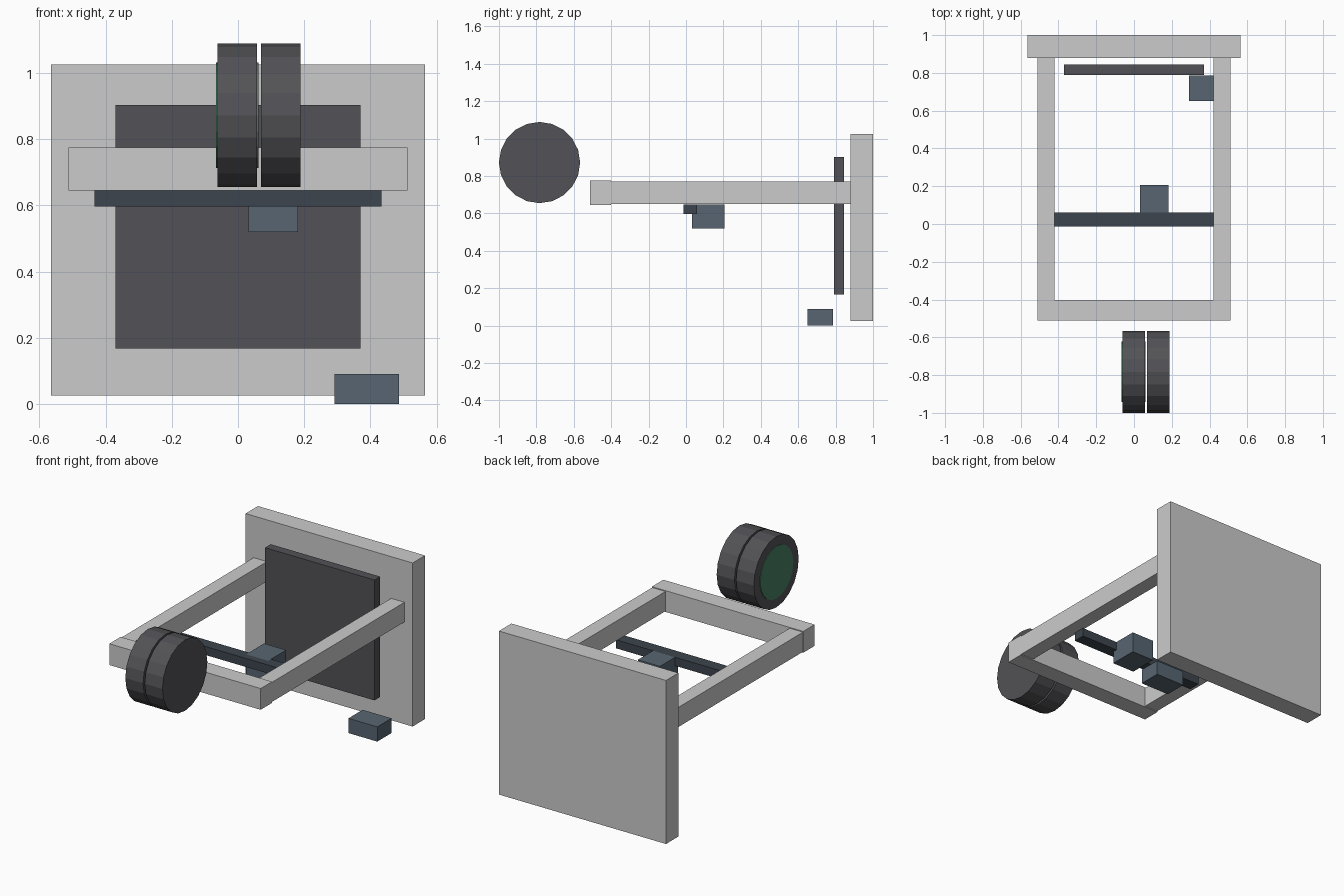
import bpy
from math import pi

if "Cube" in bpy.data.objects:
    bpy.data.objects.remove(bpy.data.objects["Cube"])


def material(name, rgb):
    m = bpy.data.materials.new(name)
    m.diffuse_color = (*rgb, 1)
    m.use_nodes = True
    m.node_tree.nodes["Principled BSDF"].inputs["Base Color"].default_value = m.diffuse_color
    return m


def box(name, x, y, z, mat=None):
    """Box from (min, max) ranges on each axis."""
    mid = [(a + b) / 2 for a, b in (x, y, z)]
    bpy.ops.mesh.primitive_cube_add(size=1, location=mid)
    o = bpy.context.object
    o.name = name
    o.scale = [b - a for a, b in (x, y, z)]
    bpy.ops.object.transform_apply(location=False, rotation=False, scale=True)
    if mat:
        o.data.materials.append(mat)
    return o


def disc(name, x, radius, sides, mat):
    """Cylinder along x on the shared wheel axis."""
    bpy.ops.mesh.primitive_cylinder_add(
        vertices=sides, radius=radius, depth=x[1] - x[0],
        location=((x[0] + x[1]) / 2, -0.783, 0.872), rotation=(0, pi / 2, 0))
    o = bpy.context.object
    o.name = name
    o.data.materials.append(mat)
    return o


charcoal = material("charcoal", (0.085, 0.083, 0.092))
slate = material("slate", (0.095, 0.13, 0.165))
dark_slate = material("dark_slate", (0.045, 0.06, 0.075))
green = material("green", (0.065, 0.22, 0.13))

# Frame: back plate, two side rails, front bar
box("back_plate", (-0.565, 0.565), (0.88, 1.0), (0.025, 1.025))
for side, name in ((-1, "left_rail"), (1, "right_rail")):
    box(name, sorted((side * 0.42, side * 0.51)), (-0.405, 0.88), (0.65, 0.77))
box("front_bar", (-0.512, 0.512), (-0.512, -0.402), (0.645, 0.775))

# Panel in front of the back plate
box("back_panel", (-0.37, 0.37), (0.79, 0.845), (0.167, 0.903), charcoal)

# Crossbar slung under the rails, with its block
box("crossbar", (-0.433, 0.433), (-0.013, 0.06), (0.596, 0.648), dark_slate)
box("crossbar_block", (0.032, 0.182), (0.032, 0.206), (0.52, 0.648), slate)

# Low block by the back plate
box("floor_block", (0.292, 0.487), (0.65, 0.787), (0.003 - 0.003, 0.09), slate)

# Twin wheels and green hub
disc("left_wheel", (-0.062, 0.058), 0.217, 20, charcoal)
disc("right_wheel", (0.069, 0.189), 0.217, 20, charcoal)
disc("wheel_hub", (-0.066, 0.062), 0.16, 20, green)
